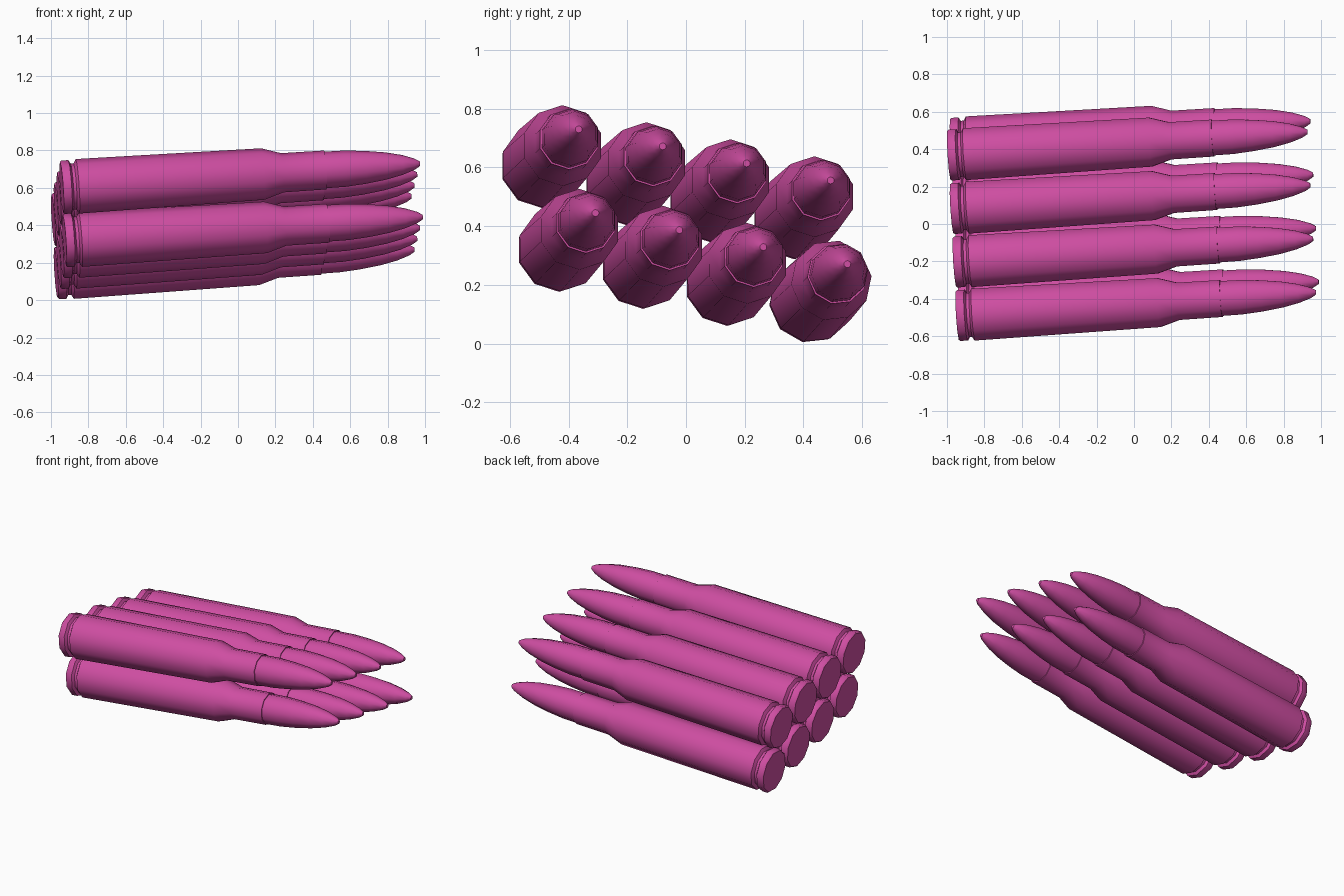
import bpy, bmesh, math
from mathutils import Vector, Matrix

if "Cube" in bpy.data.objects:
    bpy.data.objects.remove(bpy.data.objects["Cube"])

SIDES = 10
mat = bpy.data.materials.new("magenta")
mat.diffuse_color = (0.62, 0.075, 0.36, 1)
mat.use_nodes = True
mat.node_tree.nodes["Principled BSDF"].inputs["Base Color"].default_value = mat.diffuse_color

# Profiles as (distance from base, radius)
CASE = [(0, 0.136), (0.008, 0.143), (0.045, 0.143), (0.056, 0.124),
        (0.072, 0.124), (0.085, 0.146), (1.08, 0.138), (1.185, 0.105),
        (1.416, 0.104), (1.416, 0.098)]
BULLET = [(1.38, 0.098), (1.52, 0.097), (1.63, 0.088), (1.74, 0.073),
          (1.83, 0.053), (1.895, 0.030), (1.924, 0.012)]

# Common axis of all rounds, with "side" and "up" directions across it
axis = Vector((1, 0.065, 0.066)).normalized()
side = Vector((0, 0, 1)).cross(axis).normalized()
up = axis.cross(side)


def lathe(name, profile, origin, phase):
    bm = bmesh.new()
    rings = []
    for s, r in profile:
        ring = []
        for k in range(SIDES):
            a = phase + 2 * math.pi * k / SIDES
            ring.append(bm.verts.new(origin + axis * s
                        + (side * math.cos(a) + up * math.sin(a)) * r))
        rings.append(ring)
    for a, b in zip(rings, rings[1:]):
        for k in range(SIDES):
            j = (k + 1) % SIDES
            bm.faces.new((a[k], a[j], b[j], b[k]))
    bm.faces.new(rings[0][::-1])
    bm.faces.new(rings[-1])
    bmesh.ops.recalc_face_normals(bm, faces=bm.faces)
    me = bpy.data.meshes.new(name)
    bm.to_mesh(me)
    bm.free()
    me.materials.append(mat)
    ob = bpy.data.objects.new(name, me)
    bpy.context.collection.objects.link(ob)
    bpy.ops.object.select_all(action='DESELECT')
    ob.select_set(True)
    bpy.context.view_layer.objects.active = ob
    bpy.ops.object.shade_smooth_by_angle(angle=math.radians(40))


# Two rows of four rounds
first = Vector((-0.943, -0.490, 0.603))
step = Vector((-0.015, 0.286, -0.058))
row_step = Vector((0.015, 0.057, -0.285))
for row in range(2):
    for i in range(4):
        base = first + step * i + row_step * row
        phase = math.radians(6 if (row == 1 and i == 3) else 18)
        lathe(f"case_{row}_{i}", CASE, base, phase)
        lathe(f"bullet_{row}_{i}", BULLET, base, phase)
